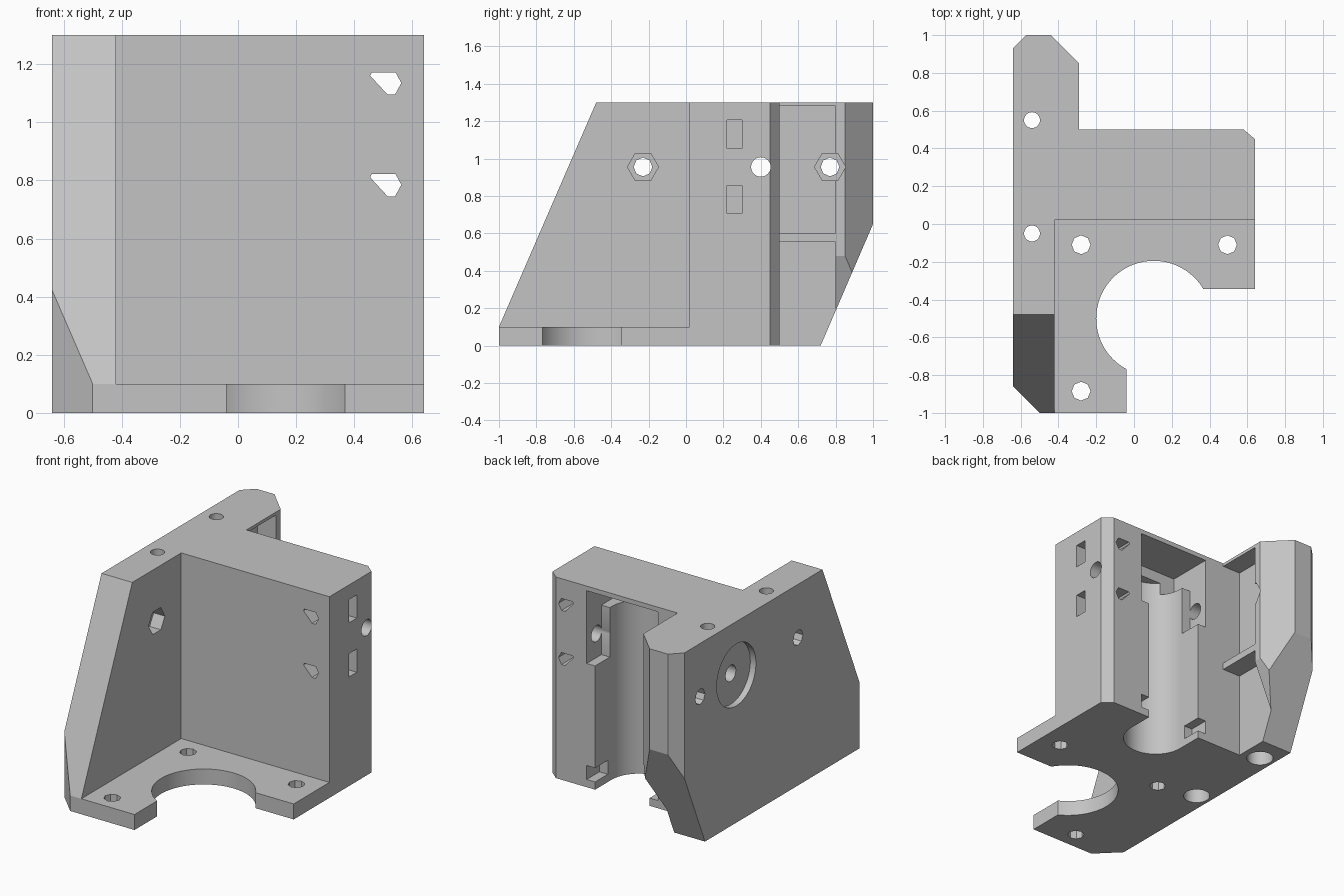
import bpy, bmesh, math
from mathutils import Matrix, Vector

old = bpy.data.objects.get("Cube")
if old:
    bpy.data.objects.remove(old, do_unlink=True)

GREY = (0.55, 0.55, 0.55, 1)
mat = bpy.data.materials.new("plain grey")
mat.use_nodes = True
mat.diffuse_color = GREY
mat.node_tree.nodes["Principled BSDF"].inputs["Base Color"].default_value = GREY

# Maps a 2D profile and a depth to space, for each extrusion axis
PLACE = {
    "x": lambda a, b, d: (d, a, b),
    "y": lambda a, b, d: (a, d, b),
    "z": lambda a, b, d: (a, b, d),
}


def prism(name, axis, points, lo, hi):
    """Extrude a closed 2D profile along an axis from lo to hi."""
    bm = bmesh.new()
    face = bm.faces.new([bm.verts.new(PLACE[axis](a, b, lo)) for a, b in points])
    out = bmesh.ops.extrude_face_region(bm, geom=[face])
    shift = Vector(PLACE[axis](0, 0, hi - lo))
    bmesh.ops.translate(bm, vec=shift, verts=[g for g in out["geom"] if isinstance(g, bmesh.types.BMVert)])
    bmesh.ops.recalc_face_normals(bm, faces=bm.faces)
    mesh = bpy.data.meshes.new(name)
    bm.to_mesh(mesh)
    bm.free()
    mesh.materials.append(mat)
    ob = bpy.data.objects.new(name, mesh)
    bpy.context.scene.collection.objects.link(ob)
    return ob


def arc(cx, cy, r, start, end, n):
    steps = [math.radians(start + (end - start) * i / n) for i in range(n + 1)]
    return [(cx + r * math.cos(t), cy + r * math.sin(t)) for t in steps]


def disc(name, axis, cx, cy, r, lo, hi, n=48):
    return prism(name, axis, arc(cx, cy, r, 0, 360, n)[:-1], lo, hi)


def box(name, x, y, z):
    return prism(name, "z", [(x[0], y[0]), (x[1], y[0]), (x[1], y[1]), (x[0], y[1])], *z)


def combine(target, operation, tools):
    """Boolean each tool into the target and remove the tool."""
    for tool in tools:
        mod = target.modifiers.new("cut", "BOOLEAN")
        mod.operation, mod.solver, mod.object = operation, "EXACT", tool
        bpy.context.view_layer.update()
        graph = bpy.context.evaluated_depsgraph_get()
        mesh = bpy.data.meshes.new_from_object(target.evaluated_get(graph))
        target.modifiers.clear()
        target.data = mesh
        bpy.data.objects.remove(tool, do_unlink=True)


TOP = 1.3
# Side wall with the hooked rear edge, trimmed to the sloped side outline
body = prism("bracket_body", "z", [
    (-.64, -.86), (-.5, -1), (-.42, -1), (-.42, .5), (-.29, .5), (-.29, .85),
    (-.44, 1), (-.57, 1), (-.64, .93)], 0, TOP)
combine(body, "INTERSECT", [prism("side_outline", "x", [
    (-1, 0), (-1, .1), (-.48, TOP), (1, TOP), (1, .65), (.72, 0)], -.8, 0)])

# Upright block and motor plate
block = prism("upright_block", "z", [
    (-.5, .02), (.64, .02), (.64, .45), (.58, .5), (-.5, .5)], 0, TOP)
cx, cy, r = .105, -.5, .305
a0 = math.degrees(math.asin(.155 / r))
a1 = 360 - math.degrees(math.acos(-.145 / r))
plate = prism("motor_plate", "z",
              [(-.45, -1), (-.04, -1)] + arc(cx, cy, r, a1, a0, 48)
              + [(.64, -.345), (.64, .1), (-.45, .1)], 0, .1)
combine(body, "UNION", [block, plate])

cuts = []
# Side pockets behind the block, and the bevel under the hook
for lo, hi in ((-.1, .555), (.6, 1.28)):
    cuts.append(box("side_pocket", (-.42, -.2), (.5, .8), (lo, hi)))
cuts.append(prism("hook_bevel", "y", [(-.42, .18), (-.29, .48), (-.2, .69), (-.2, -.1), (-.42, -.1)], .79, 1.1))

# Vertical bearing channel open to the rear
cuts.append(prism("bearing_channel", "z",
                  [(.3, .6)] + arc(.105, .33, .195, 0, -180, 32) + [(-.09, .6)], -.1, 1.2))
for y, z in ((.2, (1.12, 1.27)), (.35, (.8, 1.13)), (.37, (.05, .14))):
    cuts.append(box("channel_slot", (-.15, .36), (y, .6), z))

# Motor screw holes
for x, y in ((-.28, -.11), (.495, -.11), (-.28, -.885)):
    cuts.append(disc("motor_screw_hole", "z", x, y, .05, -.1, .15, 8))

# Vertical rod holes, wider at the foot
for y in (-.05, .55):
    cuts.append(disc("rod_hole", "z", -.54, y, .042, -.1, 1.4, 32))
    cuts.append(disc("rod_socket", "z", -.54, y, .08, -.1, .3))

# Side bolt holes with hexagonal nut traps
for y in (-.23, .77):
    cuts.append(disc("bolt_hole", "x", y, .955, .05, -.8, -.4, 8))
    cuts.append(disc("nut_trap", "x", y, .955, .083, -.5, -.2, 6))

# Cross bolt and its round outer recess
cuts.append(disc("cross_bolt_hole", "x", .4, .955, .052, -.8, .8))
cuts.append(disc("round_recess", "x", .4, .955, .2, -.8, -.6, 64))

# Rear screw holes and the nut slots that meet them
for z in (.785, 1.135):
    outline = [(-.05, .025), (-.045, .037), (.037, .037), (.057, 0), (.035, -.04), (.01, -.04)]
    cuts.append(prism("rear_screw_hole", "y", [(.505 + a, z + b) for a, b in outline], -.1, .6))
    cuts.append(box("nut_slot", (.43, .7), (.22, .3), (z - .08, z + .07)))
combine(body, "DIFFERENCE", cuts)

# Single material, smooth round walls with crisp edges
body.data.materials.clear()
body.data.materials.append(mat)
for poly in body.data.polygons:
    poly.material_index = 0
bpy.ops.object.select_all(action="DESELECT")
bpy.context.view_layer.objects.active = body
body.select_set(True)
bpy.ops.object.shade_smooth_by_angle(angle=math.radians(20))
